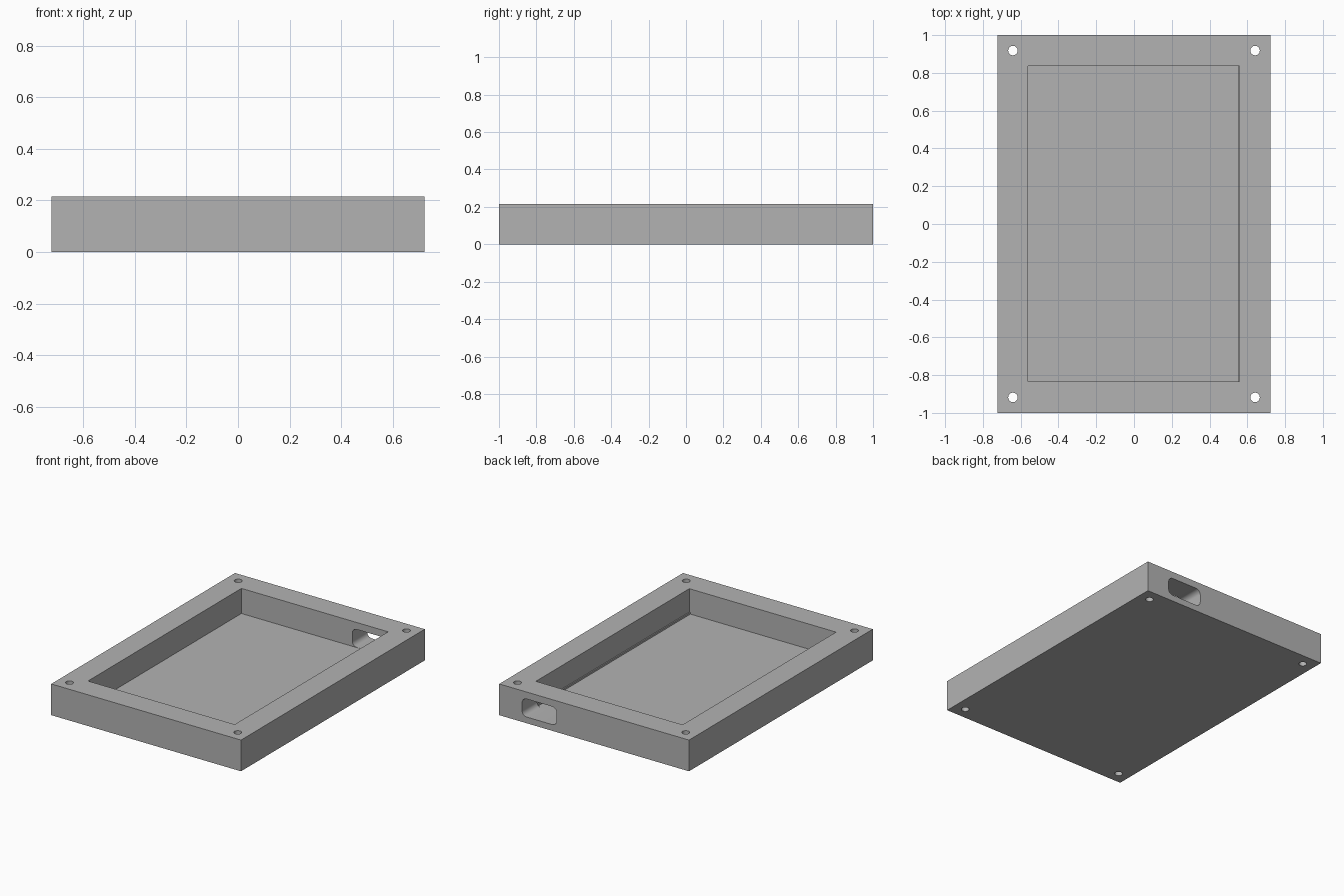
import bpy
import bmesh
import math

if "Cube" in bpy.data.objects:
    bpy.data.objects.remove(bpy.data.objects["Cube"])

grey = bpy.data.materials.new("plain grey")
grey.diffuse_color = (0.45, 0.45, 0.45, 1)
grey.use_nodes = True
grey.node_tree.nodes["Principled BSDF"].inputs["Base Color"].default_value = grey.diffuse_color


def prism(name, outline, to_3d, low, high):
    """Extrude a 2D outline between two levels; to_3d maps (u, v, level) to a point."""
    bm = bmesh.new()
    ends = [[bm.verts.new(to_3d(u, v, h)) for u, v in outline] for h in (low, high)]
    bm.faces.new(ends[0])
    bm.faces.new(ends[1])
    n = len(outline)
    for i in range(n):
        j = (i + 1) % n
        bm.faces.new((ends[0][i], ends[0][j], ends[1][j], ends[1][i]))
    bmesh.ops.recalc_face_normals(bm, faces=bm.faces)
    mesh = bpy.data.meshes.new(name)
    bm.to_mesh(mesh)
    bm.free()
    mesh.materials.append(grey)
    obj = bpy.data.objects.new(name, mesh)
    bpy.context.collection.objects.link(obj)
    return obj


def upright(u, v, h):
    return (u, v, h)


def along_y(u, v, h):
    return (u, h, v)


def rect(x0, x1, y0, y1):
    return [(x0, y0), (x1, y0), (x1, y1), (x0, y1)]


def rounded_rect(x0, x1, y0, y1, r, steps=8):
    points = []
    corners = [(x1 - r, y1 - r), (x0 + r, y1 - r), (x0 + r, y0 + r), (x1 - r, y0 + r)]
    for quarter, (cx, cy) in enumerate(corners):
        for s in range(steps + 1):
            a = math.pi / 2 * (quarter + s / steps)
            points.append((cx + r * math.cos(a), cy + r * math.sin(a)))
    return points


def circle(cx, cy, r, n=32):
    return [(cx + r * math.cos(2 * math.pi * i / n), cy + r * math.sin(2 * math.pi * i / n))
            for i in range(n)]


FLOOR = 0.042

# Solid block of the enclosure
tray = prism("enclosure_tray", rect(-0.723, 0.723, -1, 1), upright, 0, 0.215)

# Cavity, with a thin ledge left along the right wall
cutters = [
    prism("cavity_cutter", rect(-0.56, 0.558, -0.833, 0.837), upright, FLOOR + 0.012, 0.3),
    prism("cavity_floor_cutter", rect(-0.56, 0.55, -0.833, 0.837), upright, FLOOR, 0.2),
    # Cable slot through the back wall
    prism("cable_slot_cutter", rounded_rect(0.285, 0.549, FLOOR + 0.001, 0.167, 0.035),
          along_y, 0.78, 1.1),
]

# Screw holes in the corners
for sx in (-1, 1):
    for sy in (-1, 1):
        cutters.append(prism("screw_hole_cutter", circle(sx * 0.641, sy * 0.918, 0.025),
                             upright, -0.1, 0.3))

for cutter in cutters:
    cutter.hide_render = True
    cutter.hide_viewport = False
    cutter.display_type = 'WIRE'
    mod = tray.modifiers.new(cutter.name, 'BOOLEAN')
    mod.operation = 'DIFFERENCE'
    mod.solver = 'EXACT'
    mod.object = cutter

# Apply the cuts, then remove the cutters
bpy.context.view_layer.objects.active = tray
tray.select_set(True)
for mod in list(tray.modifiers):
    bpy.ops.object.modifier_apply(modifier=mod.name)
for cutter in cutters:
    bpy.data.objects.remove(cutter, do_unlink=True)

# Smooth hole and slot walls, sharp box edges
bpy.ops.object.select_all(action='DESELECT')
tray.select_set(True)
bpy.ops.object.shade_smooth_by_angle(angle=math.radians(30))
